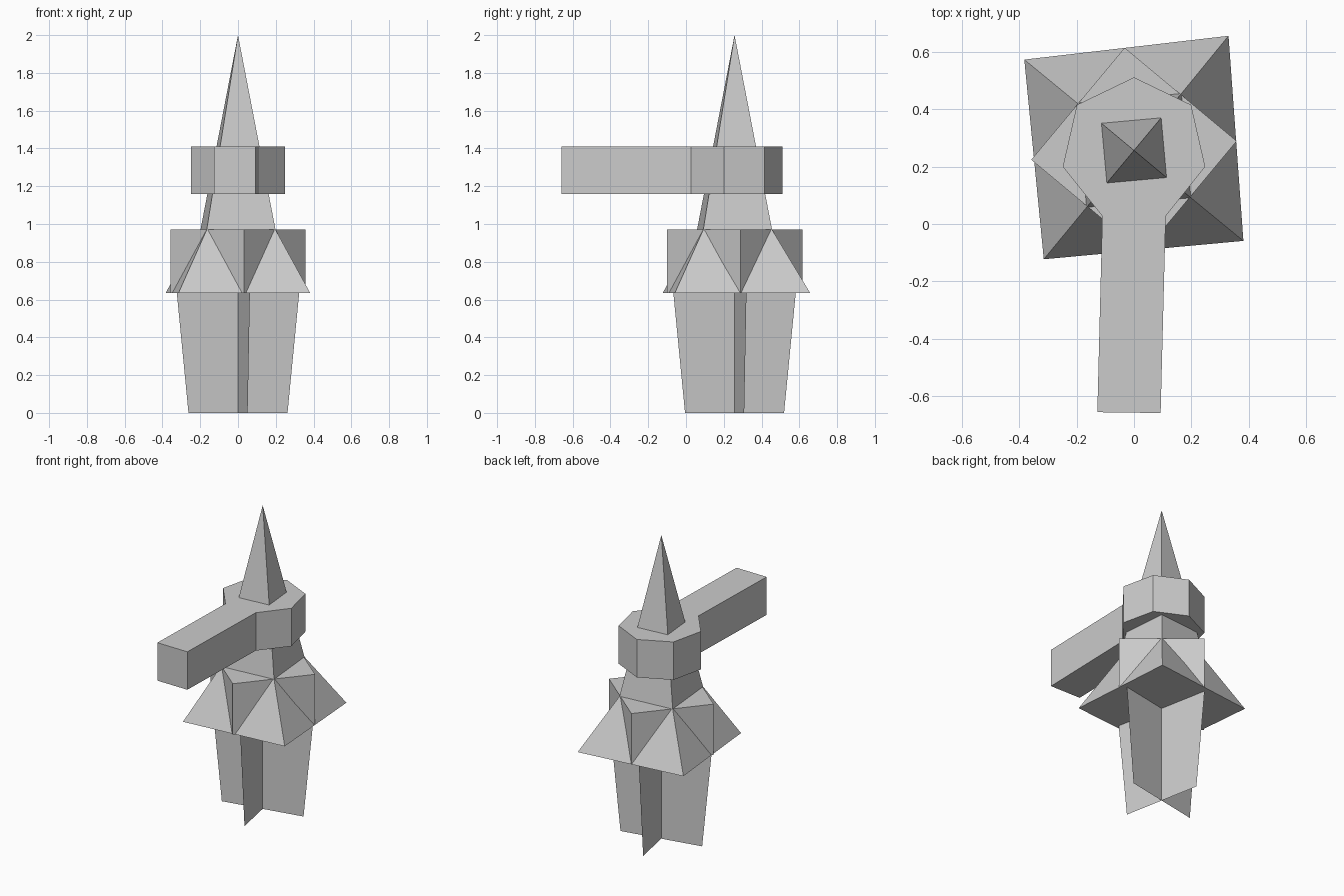
import bpy, bmesh
from math import sin, cos, radians

if "Cube" in bpy.data.objects:
    bpy.data.objects.remove(bpy.data.objects["Cube"])

CX, CY = 0.0, 0.257   # vertical axis of the tower


def ring(n, r, start):
    """Regular polygon around the tower axis, start angle in degrees."""
    return [(CX + r * cos(radians(start + 360 * i / n)),
             CY + r * sin(radians(start + 360 * i / n))) for i in range(n)]


def loft(name, sections, apex=None):
    """Join stacked (outline, z) sections; the top is closed by a cap or an apex."""
    bm = bmesh.new()
    loops = [[bm.verts.new((x, y, z)) for x, y in pts] for pts, z in sections]
    n = len(loops[0])
    bm.faces.new(loops[0][::-1])
    for a, b in zip(loops, loops[1:]):
        for i in range(n):
            j = (i + 1) % n
            bm.faces.new((a[i], a[j], b[j], b[i]))
    top = loops[-1]
    if apex is None:
        bm.faces.new(top)
    else:
        tip = bm.verts.new((CX, CY, apex))
        for i in range(n):
            bm.faces.new((top[i], top[(i + 1) % n], tip))
    bmesh.ops.recalc_face_normals(bm, faces=bm.faces)
    return finish(name, bm)


def finish(name, bm):
    me = bpy.data.meshes.new(name)
    bm.to_mesh(me)
    bm.free()
    ob = bpy.data.objects.new(name, me)
    bpy.context.collection.objects.link(ob)
    return ob


# Flared four-sided skirt running up into the tall spire
skirt = [(0.33, 0.657), (-0.383, 0.574), (-0.315, -0.123), (0.382, -0.059)]
loft("spire_and_skirt", [(skirt, 0.635), (ring(4, 0.2585, 50.2), 0.97)], apex=2.0)

# Square block turned 45 degrees to the skirt
block = ring(4, 0.36, 5.2)
loft("turned_block", [(block, 0.635), (block, 0.97)])

# Seven-sided collar with its front side drawn out into a long beam
collar = ring(7, 0.255, 90)
collar[4:4] = [(-0.128, -0.657), (0.093, -0.66)]
loft("collar_and_beam", [(collar, 1.16), (collar, 1.41)])

# Two crossed tapered sheets as the stand
for k, name in enumerate(("stand_sheet_across", "stand_sheet_along")):
    bm = bmesh.new()
    low, high = ring(2, 0.267, 11 + 90 * k), ring(2, 0.33, 11 + 90 * k)
    bm.faces.new([bm.verts.new((x, y, z)) for (x, y), z in
                  ((low[0], 0), (low[1], 0), (high[1], 0.635), (high[0], 0.635))])
    finish(name, bm)
